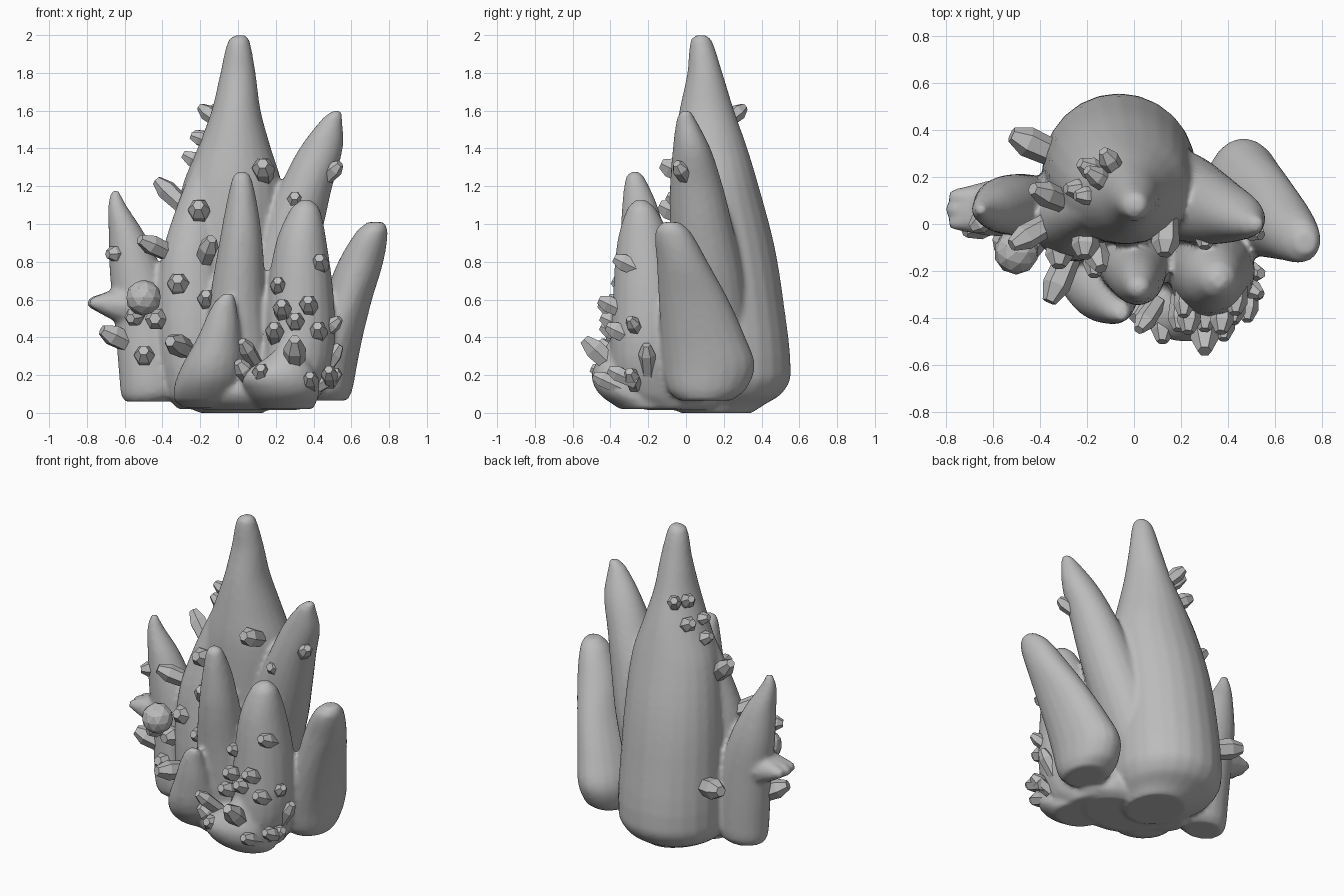
import bpy, bmesh, math
from mathutils import Vector

stone = bpy.data.materials.new("grey stone")
stone.diffuse_color = (0.5, 0.5, 0.5, 1)


def finish(name, bm, angle):
    bmesh.ops.recalc_face_normals(bm, faces=bm.faces)
    me = bpy.data.meshes.new(name)
    bm.to_mesh(me)
    bm.free()
    me.materials.append(stone)
    ob = bpy.data.objects.new(name, me)
    bpy.context.collection.objects.link(ob)
    bpy.ops.object.select_all(action='DESELECT')
    ob.select_set(True)
    bpy.context.view_layer.objects.active = ob
    bpy.ops.object.shade_smooth_by_angle(angle=math.radians(angle))
    return ob


def skin(bm, loops):
    """Closed surface through rings of vertices."""
    n = len(loops[0])
    faces = [bm.faces.new((a[i], a[(i + 1) % n], b[(i + 1) % n], b[i]))
             for a, b in zip(loops, loops[1:]) for i in range(n)]
    faces += [bm.faces.new(loops[0]), bm.faces.new(loops[-1])]
    bmesh.ops.recalc_face_normals(bm, faces=faces)


def rounded(rings):
    """Add in-between rings on a smooth curve, with slopes taken along z."""
    n = len(rings)
    out = []
    for i in range(n - 1):
        p, q = rings[i], rings[i + 1]
        a, b = rings[max(i - 1, 0)], rings[min(i + 2, n - 1)]
        h = q[0] - p[0]
        for t in (0, .25, .5, .75):
            s = t * t * (3 - 2 * t)
            row = [p[0] + h * t]
            for k in range(1, 5):
                m0 = (q[k] - a[k]) / (q[0] - a[0]) * h
                m1 = (b[k] - p[k]) / (b[0] - p[0]) * h
                row.append(p[k] * (1 - s) + q[k] * s
                           + m0 * t * (1 - t) ** 2 - m1 * t * t * (1 - t))
            out.append(row)
    return out + [rings[-1]]


def spire(bm, rings, sides=20):
    """Loft of elliptical rings (z, x, y, rx, ry) from tip to base."""
    turn = [2 * math.pi * i / sides for i in range(sides)]
    skin(bm, [[bm.verts.new((x + rx * math.cos(a), y + ry * math.sin(a), z)) for a in turn]
              for z, x, y, rx, ry in rounded(rings)])


def prism(bm, tip, base, r, sides, profile):
    """Faceted shaft with (position, radius factor) steps from base to tip."""
    tip, base = Vector(tip), Vector(base)
    rot = (tip - base).to_track_quat('Z', 'Y')
    turn = [2 * math.pi * i / sides for i in range(sides)]
    skin(bm, [[bm.verts.new(base + (tip - base) * t + rot @ Vector(
        (r * k * math.cos(a), r * k * math.sin(a), 0))) for a in turn] for t, k in profile])


def crystal(name, tip, base, r):
    bm = bmesh.new()
    prism(bm, tip, base, r, 6, ((0, .85), (.7, 1), (1, .5)))
    finish(name, bm, 20)


# Fused body of all the spires
body = bmesh.new()
spire(body, [  # main
    (2.0, .015, .08, .025, .025), (1.975, .005, .08, .055, .055), (1.8, 0, .10, .093, .093),
    (1.6, -.01, .11, .13, .145), (1.4, -.02, .13, .195, .195), (1.2, -.03, .15, .265, .235),
    (.9, -.05, .19, .3, .275), (.6, -.06, .22, .315, .295), (.2, -.065, .23, .325, .325),
    (.1, -.07, .21, .295, .295), (.04, -.06, .17, .23, .24), (0, -.03, .16, .17, .19)], 24)
spire(body, [  # right
    (1.6, .525, 0, .025, .025), (1.56, .50, 0, .052, .048), (1.4, .44, .03, .115, .1),
    (1.2, .36, .055, .14, .14), (1.0, .29, .08, .165, .165), (.7, .2, .12, .18, .19),
    (.3, .1, .15, .15, .2)])
spire(body, [  # outer right
    (1.01, .73, -.08, .045, .045), (.96, .71, -.07, .083, .093), (.8, .65, -.02, .12, .135),
    (.6, .58, .04, .13, .185), (.4, .508, .09, .152, .225), (.25, .465, .12, .165, .245),
    (.12, .455, .11, .15, .205), (.065, .46, .1, .12, .14)])
spire(body, [  # front centre
    (1.275, .02, -.27, .025, .025), (1.25, .02, -.27, .048, .048), (1.1, .02, -.245, .083, .093),
    (.9, .015, -.22, .115, .125), (.6, 0, -.16, .15, .16), (.3, 0, -.12, .18, .17),
    (.1, 0, -.1, .17, .16), (.02, 0, -.02, .14, .12)])
spire(body, [  # front right
    (1.125, .36, -.24, .03, .03), (1.08, .355, -.235, .077, .077), (.9, .335, -.22, .135, .145),
    (.6, .33, -.2, .178, .188), (.3, .32, -.2, .185, .2), (.1, .27, -.17, .17, .2),
    (.02, .25, -.1, .13, .15)])
spire(body, [  # low front mound
    (.4, .29, -.37, .03, .025), (.3, .26, -.37, .1, .085), (.2, .22, -.36, .195, .14),
    (.1, .24, -.31, .19, .15), (.02, .25, -.21, .15, .14)])
spire(body, [  # small front
    (.63, -.05, -.385, .03, .025), (.58, -.07, -.365, .06, .055), (.4, -.1, -.31, .115, .115),
    (.2, -.14, -.2, .18, .2), (.07, -.16, -.11, .18, .18), (.025, -.13, -.05, .15, .14)])
spire(body, [  # left
    (1.18, -.65, .06, .018, .018), (1.1, -.64, .06, .048, .048), (.95, -.59, .07, .095, .093),
    (.75, -.54, .08, .14, .123), (.5, -.49, .08, .165, .133), (.2, -.46, .07, .17, .14),
    (.1, -.46, .07, .16, .13), (.06, -.48, .07, .12, .1)])
spire(body, [  # left shoulder
    (1.5, -.1, .08, .04, .05), (1.3, -.16, .07, .08, .08), (1.05, -.22, .04, .12, .11),
    (.8, -.25, .01, .16, .135), (.4, -.24, .0, .19, .16), (.1, -.22, .02, .16, .15),
    (.02, -.2, .05, .12, .1)])
spire(body, [  # filled underside
    (.25, .06, -.08, .25, .2), (.12, .06, -.07, .33, .26), (.05, .07, -.06, .32, .23),
    (.015, .07, -.04, .24, .17)])
for y in (0, .06, .12):  # broad left horn
    prism(body, (-.795 + abs(y - .06) * .2, y, .585), (-.5, .07, .56), .12, 10,
          ((0, 1.1), (.5, .75), (.8, .42), (1, .2)))
body_ob = finish("spire_body", body, 50)
remesh = body_ob.modifiers.new("fuse", 'REMESH')
remesh.mode = 'VOXEL'
remesh.voxel_size = .015
remesh.use_smooth_shade = True
soft = body_ob.modifiers.new("soften", 'SMOOTH')
soft.factor = .5
soft.iterations = 4

# Round boulder on the left
bm = bmesh.new()
bmesh.ops.create_icosphere(bm, subdivisions=2, radius=.095)
bmesh.ops.translate(bm, verts=bm.verts, vec=(-.5, -.12, .61))
finish("boulder", bm, 15)

# Crystals whose direction matters: tip, base, radius
for tip, base, r in (
        ((-.13, .31, 1.62), (-.06, .2, 1.53), .045), ((-.2, .23, 1.62), (-.07, .14, 1.52), .045),
        ((-.23, .26, 1.48), (-.1, .19, 1.40), .048), ((-.25, .12, 1.47), (-.12, .12, 1.42), .04),
        ((-.29, .15, 1.37), (-.14, .14, 1.29), .045), ((-.43, .15, 1.23), (-.26, .08, 1.07), .055),
        ((.54, -.05, 1.32), (.45, .01, 1.23), .045), ((-.52, -.09, .92), (-.33, .02, .83), .055),
        ((-.69, -.02, .84), (-.59, .05, .85), .045), ((-.72, -.03, .44), (-.54, .04, .35), .06),
        ((-.36, -.33, .38), (-.26, -.1, .33), .06), ((-.52, .38, .5), (-.3, .28, .45), .065),
        ((.54, -.3, .5), (.44, -.24, .41), .04), ((.54, -.21, .36), (.44, -.2, .2), .045),
        ((.54, -.3, .22), (.42, -.27, .14), .045), ((.02, -.45, .38), (.1, -.33, .25), .045),
        ((.3, -.54, .39), (.3, -.36, .22), .06), ((0, -.4, .27), (.08, -.32, .16), .05),
        ((-.14, -.19, .92), (-.19, -.04, .78), .055), ((-.44, -.14, .5), (-.42, .02, .49), .06),
        ((-.57, -.12, .5), (-.52, 0, .52), .05)):
    crystal("crystal", tip, base, r)

# Crystals that point mostly forward: tip and radius
for x, y, z, r in (
        (.13, -.13, 1.32, .06), (.3, -.1, 1.15, .05), (-.21, -.14, 1.1, .06),
        (-.32, -.18, .71, .06), (-.17, -.22, .63, .05), (-.5, -.12, .33, .055),
        (.21, -.39, .7, .045), (.43, -.38, .82, .05), (.23, -.46, .58, .05),
        (.37, -.46, .6, .05), (.3, -.45, .51, .05), (.19, -.45, .46, .05),
        (.42, -.42, .46, .05), (.12, -.5, .24, .05), (.48, -.41, .23, .045),
        (.38, -.49, .2, .045)):
    crystal("front_crystal", (x, y, z), (x + .01, y + .15, z - .07), r)
